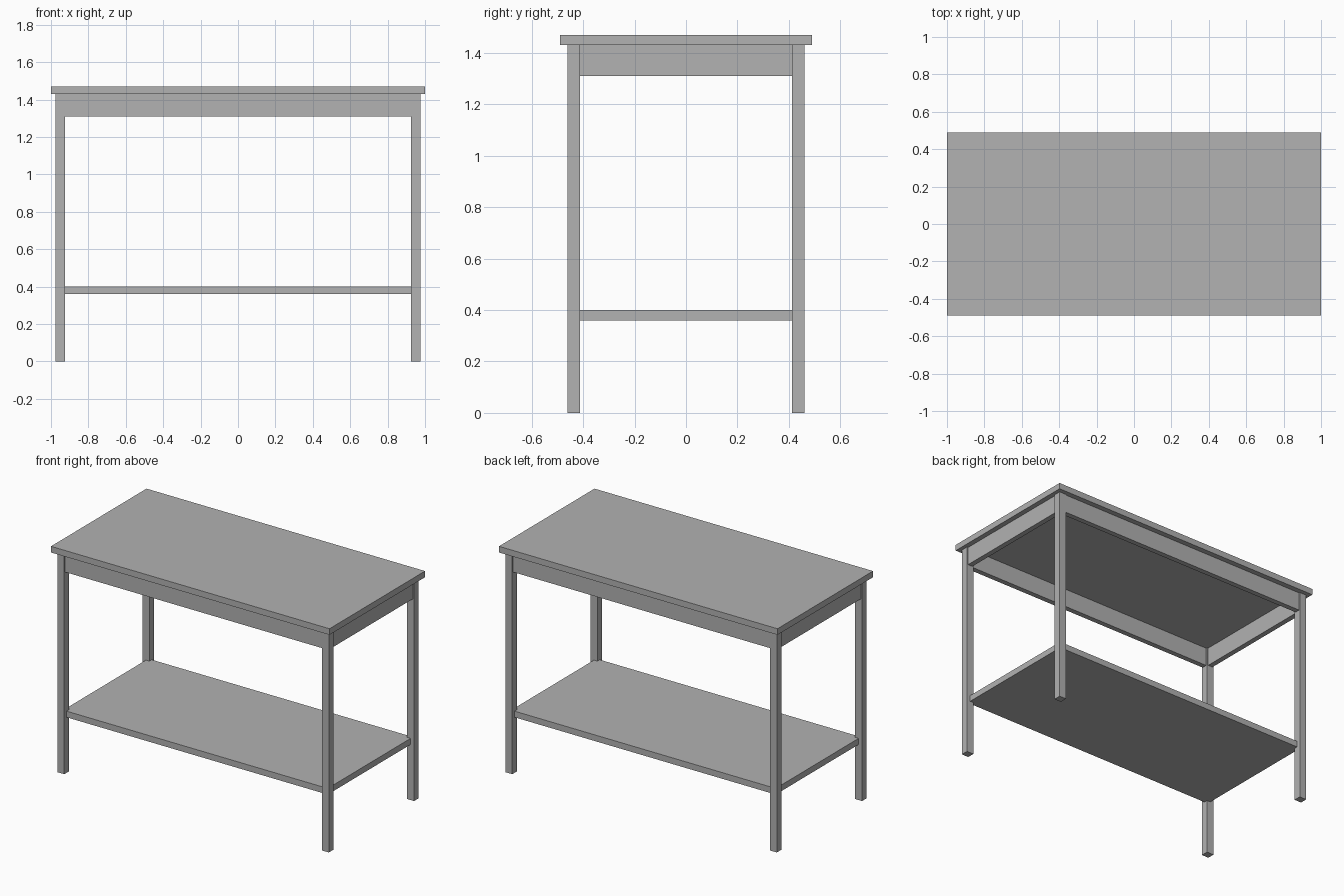
import bpy
import bmesh
from mathutils import Vector

default = bpy.data.objects.get("Cube")
if default:
    bpy.data.objects.remove(default, do_unlink=True)

# Single brushed grey metal
steel = bpy.data.materials.new("grey steel")
steel.use_nodes = True
grey = (0.445, 0.445, 0.445, 1)
steel.diffuse_color = grey
steel.node_tree.nodes["Principled BSDF"].inputs["Base Color"].default_value = grey


def box(name, low, high):
    """Sharp-edged block between two opposite corners."""
    low, high = Vector(low), Vector(high)
    size, centre = high - low, (low + high) / 2
    bm = bmesh.new()
    bmesh.ops.create_cube(bm, size=1)
    bmesh.ops.scale(bm, vec=size, verts=bm.verts)
    mesh = bpy.data.meshes.new(name)
    bm.to_mesh(mesh)
    bm.free()
    mesh.materials.append(steel)
    obj = bpy.data.objects.new(name, mesh)
    obj.location = centre
    bpy.context.collection.objects.link(obj)
    return obj


# Leg section and main heights
IN_X, OUT_X = 0.925, 0.975
IN_Y, OUT_Y = 0.413, 0.461
TOP_UNDER, TOP = 1.43, 1.47
APRON_LOW = 1.31

# Worktop and lower shelf, the shelf seated into the legs
box("worktop", (-1, -0.49, TOP_UNDER), (1, 0.49, TOP))
box("lower_shelf", (-0.95, -0.437, 0.36), (0.95, 0.437, 0.40))

# Four square legs
for x_side, x_name in ((-1, "right"), (1, "left")):
    for y_side, y_name in ((-1, "front"), (1, "back")):
        xs = sorted((x_side * IN_X, x_side * OUT_X))
        ys = sorted((y_side * IN_Y, y_side * OUT_Y))
        box(f"{y_name}_{x_name}_leg", (xs[0], ys[0], 0), (xs[1], ys[1], TOP_UNDER))

# Apron rails between the legs, set slightly back from the leg faces
for side, long_name, short_name in ((-1, "front", "right"), (1, "back", "left")):
    ys = sorted((side * (IN_Y + 0.008), side * (OUT_Y - 0.006)))
    box(f"{long_name}_apron", (-IN_X, ys[0], APRON_LOW), (IN_X, ys[1], TOP_UNDER))
    xs = sorted((side * (IN_X + 0.008), side * (OUT_X - 0.008)))
    box(f"{short_name}_apron", (xs[0], -IN_Y, APRON_LOW), (xs[1], IN_Y, TOP_UNDER))
